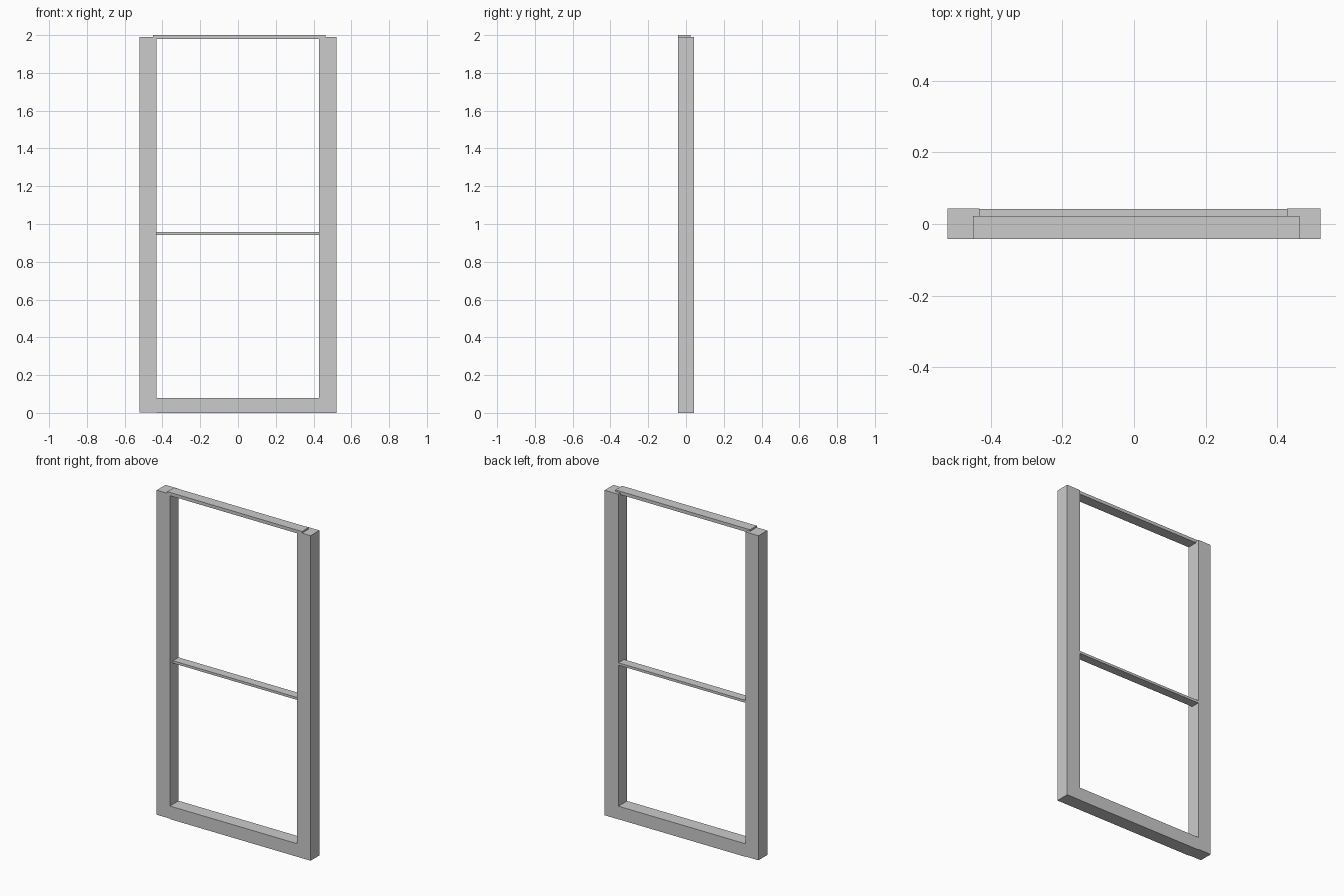
import bpy
import bmesh
from mathutils import Vector

if "Cube" in bpy.data.objects:
    bpy.data.objects.remove(bpy.data.objects["Cube"])


def box(name, low, high):
    """Axis-aligned box spanning two opposite corners."""
    low, high = Vector(low), Vector(high)
    bm = bmesh.new()
    bmesh.ops.create_cube(bm, size=1)
    bmesh.ops.scale(bm, vec=high - low, verts=bm.verts)
    bmesh.ops.translate(bm, vec=(low + high) / 2, verts=bm.verts)
    mesh = bpy.data.meshes.new(name)
    bm.to_mesh(mesh)
    bm.free()
    obj = bpy.data.objects.new(name, mesh)
    bpy.context.collection.objects.link(obj)
    return obj


FRONT, BACK = -0.042, 0.043      # frame depth
LEFT, RIGHT = -0.432, 0.428      # inner faces of the posts
OUTER = 0.521

# Side posts
box("left_post", (-OUTER, FRONT, 0.003), (LEFT, BACK, 1.99))
box("right_post", (RIGHT, FRONT, 0), (OUTER, BACK, 1.99))

# Bottom rail between the posts
box("bottom_rail", (LEFT, FRONT, 0), (RIGHT, BACK - 0.001, 0.08))

# Thin middle bar, set toward the back
box("middle_bar", (LEFT, -0.012, 0.943), (RIGHT, BACK - 0.001, 0.958))

# Top bar, let into the post tops and slightly proud of them
box("top_bar", (-0.45, FRONT, 1.98), (0.463, 0.023, 2.0))
